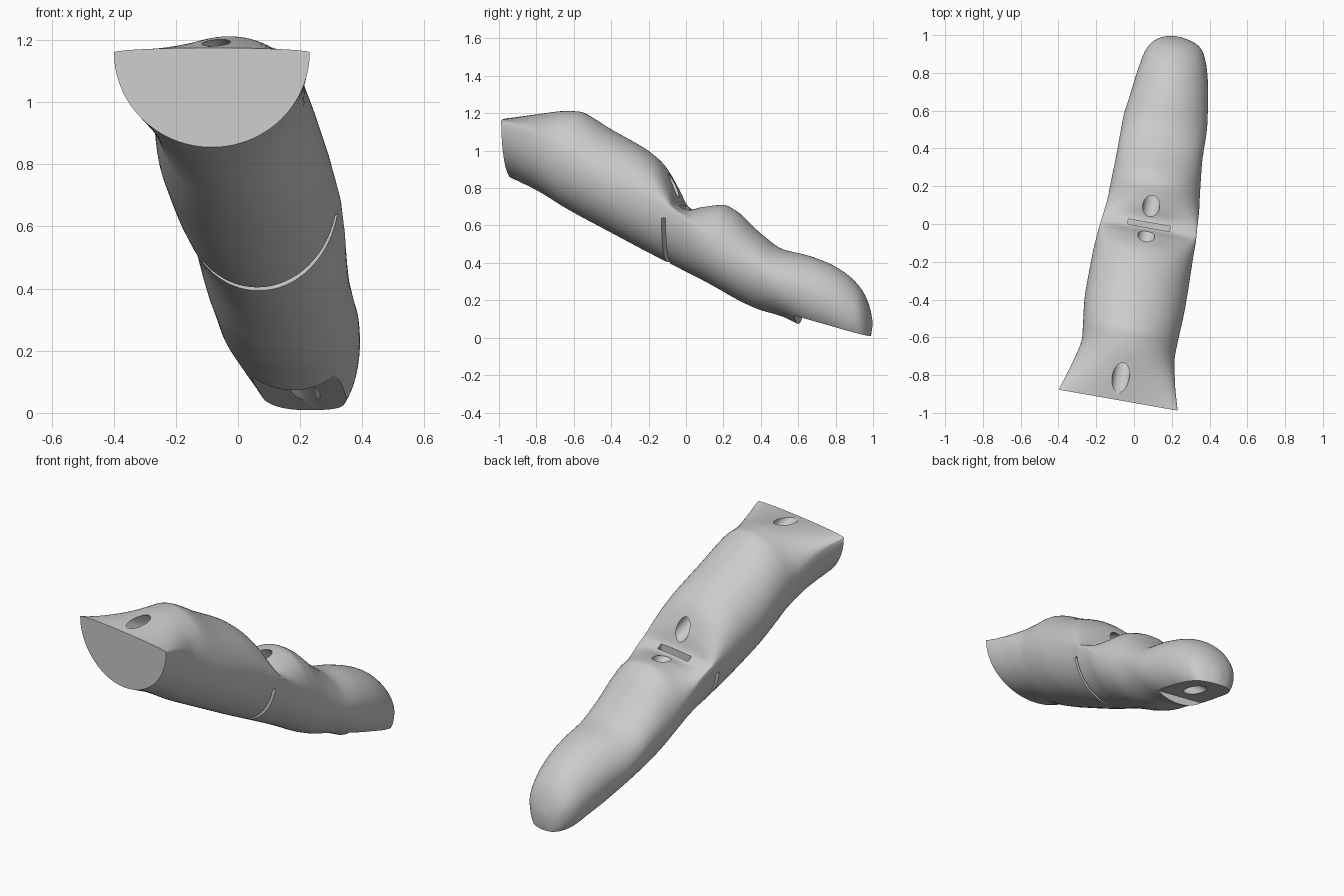
import bpy
import bmesh
from math import cos, sin, pi, radians
from mathutils import Matrix, Vector

cube = bpy.data.objects.get("Cube")
if cube:
    bpy.data.objects.remove(cube, do_unlink=True)

# Finger frame: s runs along the finger, w across it
FRAME = Matrix.Translation((0.07, 0, 0)) @ Matrix.Rotation(radians(-10), 4, "Z")
RING = 72
STEPS = 6

# Stations: s, left edge, right edge, top, widest height, bottom
stations = [
    (-.945, -.31, .33, 1.175, 1.16, .855),
    (-.8, -.265, .29, 1.195, 1.1, .785),
    (-.66, -.235, .266, 1.212, 1.0, .7),
    (-.58, -.243, .268, 1.21, .95, .655),
    (-.4, -.26, .275, 1.11, .85, .56),
    (-.2, -.258, .272, .995, .76, .455),
    (-.12, -.253, .27, .92, .725, .415),
    (-.06, -.248, .27, .81, .7, .385),
    (-.02, -.243, .268, .71, .685, .365),
    (.03, -.237, .264, .685, .65, .34),
    (.1, -.23, .26, .7, .58, .305),
    (.2, -.228, .248, .71, .5, .25),
    (.27, -.226, .24, .68, .45, .21),
    (.4, -.224, .228, .56, .38, .15),
    (.52, -.224, .226, .475, .31, .115),
    (.66, -.208, .21, .44, .26, .05),
    (.8, -.19, .185, .385, .2, 0),
    (.9, -.17, .155, .315, .15, -.04),
    (.96, -.135, .122, .24, .12, -.05),
    (.99, -.09, .075, .17, .09, -.03),
    (1.005, -.04, .01, .11, .08, .04),
]


def slope(a, b, c):
    """Tangent at b that never overshoots its neighbours."""
    d1, d2 = b - a, c - b
    return 0 if d1 * d2 <= 0 else 2 * d1 * d2 / (d1 + d2)


def blend(rows, i, t):
    """Smooth row between station i and the next."""
    last = len(rows) - 1
    quad = zip(rows[max(i - 1, 0)], rows[i], rows[i + 1], rows[min(i + 2, last)])
    out = []
    for a, b, c, d in quad:
        m0 = slope(a, b, c) if i > 0 else c - b
        m1 = slope(b, c, d) if i + 2 <= last else c - b
        h = t * t * (3 - 2 * t)
        out.append(b + (c - b) * h + m0 * t * (1 - t) ** 2 - m1 * t * t * (1 - t))
    return out


def mesh_object(name, bm):
    bmesh.ops.recalc_face_normals(bm, faces=bm.faces)
    mesh = bpy.data.meshes.new(name)
    bm.to_mesh(mesh)
    bm.free()
    obj = bpy.data.objects.new(name, mesh)
    bpy.context.collection.objects.link(obj)
    return obj


def loft(name):
    bm = bmesh.new()
    rows = [blend(stations, i, k / STEPS)
            for i in range(len(stations) - 1) for k in range(STEPS)]
    rows.append(stations[-1])
    rings = []
    for s, left, right, top, mid, bottom in rows:
        ring = []
        for k in range(RING):
            a = 2 * pi * k / RING
            height = top - mid if sin(a) > 0 else mid - bottom
            w = (left + right) / 2 + cos(a) * (right - left) / 2
            ring.append(bm.verts.new(FRAME @ Vector((w, s, mid + sin(a) * height))))
        rings.append(ring)
    for r0, r1 in zip(rings, rings[1:]):
        for k in range(RING):
            n = (k + 1) % RING
            bm.faces.new((r0[k], r0[n], r1[n], r1[k]))
    bm.faces.new(rings[0])
    bm.faces.new(rings[-1])
    return mesh_object(name, bm)


def box(name, size, centre, tilt=0.0):
    bm = bmesh.new()
    place = (FRAME @ Matrix.Translation(centre) @ Matrix.Rotation(tilt, 4, "X")
             @ Matrix.Diagonal((*size, 1)))
    bmesh.ops.create_cube(bm, size=1, matrix=place)
    return mesh_object(name, bm)


def rod(name, start, end, radius, extend=0.15):
    start, end = Vector(start), Vector(end)
    axis = end - start
    turn = axis.to_track_quat("Z", "Y").to_matrix().to_4x4()
    bm = bmesh.new()
    bmesh.ops.create_cone(bm, cap_ends=True, segments=40, radius1=radius, radius2=radius,
                          depth=axis.length + 2 * extend,
                          matrix=Matrix.Translation((start + end) / 2) @ turn)
    return mesh_object(name, bm)


def wedge(name, profile, half_width):
    """Solid whose side outline is a list of (s, z)."""
    bm = bmesh.new()
    a, b = [[bm.verts.new(FRAME @ Vector((x, s, z))) for s, z in profile]
            for x in (-half_width, half_width)]
    bm.faces.new(a)
    bm.faces.new(b)
    for k in range(len(a)):
        n = (k + 1) % len(a)
        bm.faces.new((a[k], a[n], b[n], b[k]))
    return mesh_object(name, bm)


finger = loft("finger")
cutters = [
    # Gap under the joint and slot over it
    box("joint_gap", (1, .022, .4), (0, -.085, .44), radians(-3)),
    box("hinge_slot", (.225, .028, .2), (.01, -.005, .72)),
    # Sloping flat under the fingertip
    wedge("tip_flat", [(.61, .12), (1.1, -.02), (1.1, -.4), (.61, -.4)], .5),
    # Cord tunnels through both segments
    rod("upper_tunnel", (-.07, -.81, 1.19), (.065, -.06, .81), .045),
    rod("lower_tunnel", (.09, .09, .7), (.22, .8, .05), .045),
]

# Carve the openings
bpy.context.view_layer.objects.active = finger
for cutter in cutters:
    cutter.hide_render = True
    mod = finger.modifiers.new(cutter.name, "BOOLEAN")
    mod.operation = "DIFFERENCE"
    mod.solver = "EXACT"
    mod.object = cutter
    bpy.ops.object.modifier_apply(modifier=mod.name)
for cutter in cutters:
    bpy.data.objects.remove(cutter, do_unlink=True)

# Plain grey plastic
grey = bpy.data.materials.new("light_grey")
grey.use_nodes = True
colour = (.6, .6, .6, 1)
grey.diffuse_color = colour
grey.node_tree.nodes["Principled BSDF"].inputs["Base Color"].default_value = colour
finger.data.materials.clear()
finger.data.materials.append(grey)

bpy.ops.object.select_all(action="DESELECT")
finger.select_set(True)
bpy.ops.object.shade_smooth_by_angle(angle=radians(35))
